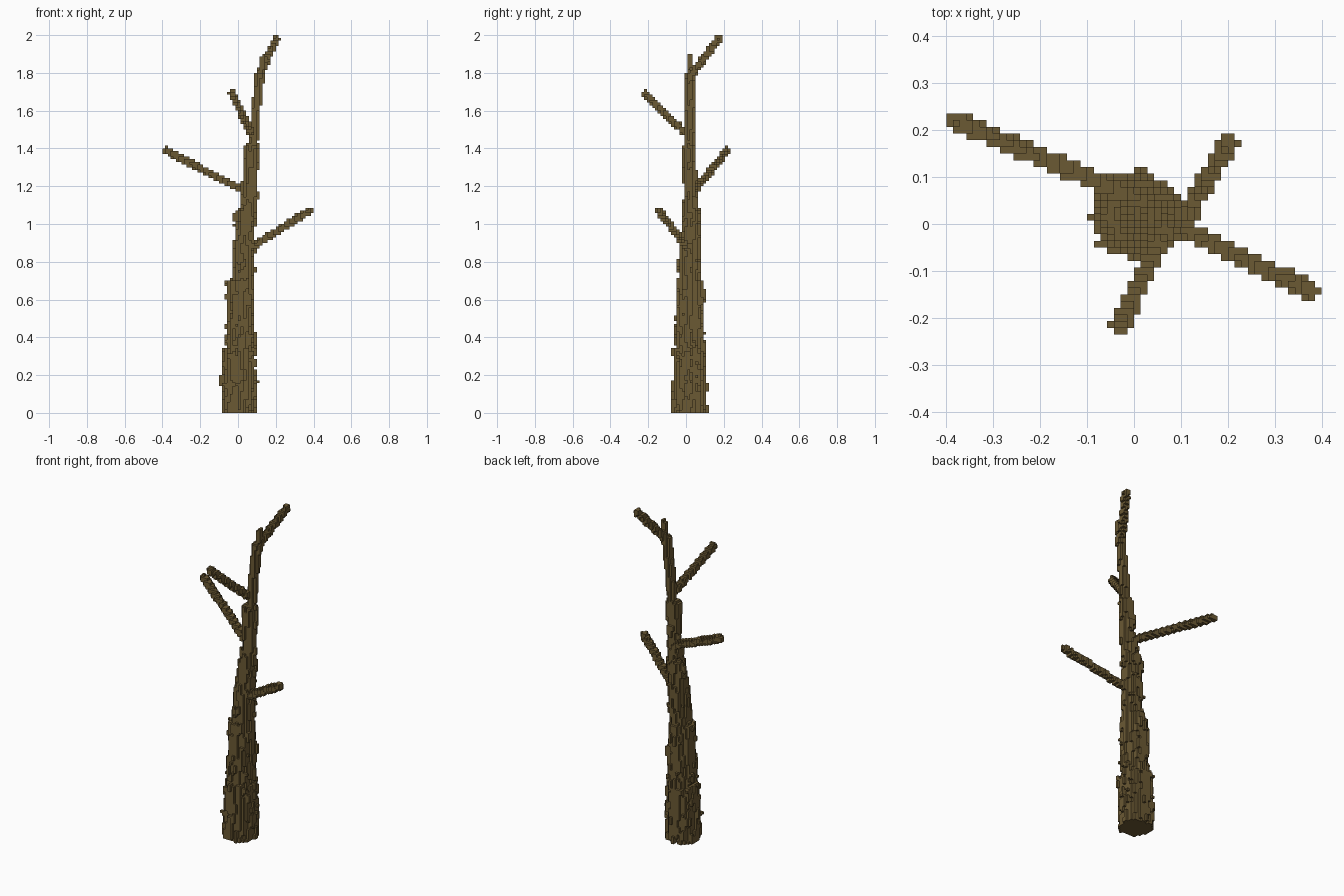
import bpy, bmesh, random
from math import floor, ceil
from mathutils import Vector, noise

if "Cube" in bpy.data.objects:
    bpy.data.objects.remove(bpy.data.objects["Cube"])

random.seed(4)
H = 2 / 140                      # voxel size
OFF = Vector((0, H / 2, 0))      # grid offset

bark = bpy.data.materials.new("bark brown")
bark.diffuse_color = (0.147, 0.100, 0.034, 1)
bark.use_nodes = True
bark.node_tree.nodes["Principled BSDF"].inputs["Base Color"].default_value = bark.diffuse_color


def centre(c):
    return Vector(((c[0] + .5) * H, (c[1] + .5) * H, (c[2] + .5) * H)) + OFF


# Trunk: z, axis x, axis y, radius
TRUNK = [(0, .005, .02, .090), (.33, .003, .02, .086), (.34, .012, .02, .074),
         (.69, .014, .02, .070), (.71, .022, .016, .057), (.86, .03, .02, .053),
         (1.07, .046, .028, .049), (1.09, .056, .022, .038),
         (1.41, .070, .016, .036), (1.43, .080, .02, .025),
         (1.60, .094, .02, .025), (1.80, .118, .02, .025)]


def trunk_at(z):
    for a, b in zip(TRUNK, TRUNK[1:]):
        if z <= b[0]:
            t = (z - a[0]) / (b[0] - a[0])
            return [a[i] + (b[i] - a[i]) * t for i in (1, 2, 3)]
    return TRUNK[-1][1:]


def trunk_cells():
    cells = set()
    for k in range(floor(1.80 / H)):
        cx, cy, r = trunk_at((k + .5) * H)
        rough = .012 if k * H < 1.42 else .003
        for i in range(-10, 14):
            for j in range(-10, 14):
                p = centre((i, j, k))
                d = ((p.x - cx) ** 2 + (p.y - cy) ** 2) ** .5
                n = noise.noise((p.x * 45, p.y * 45, p.z * 11))   # long bark ridges
                if d < r + rough * n * 1.5:
                    cells.add((i, j, k))
    # loose flakes of bark standing one voxel proud
    for c in sorted(cells):
        if c[2] * H < 1.42 and random.random() < .022:
            for dx, dy in ((1, 0), (0, 1), (-1, 0), (0, -1)):
                n = (c[0] + dx, c[1] + dy)
                if (n[0], n[1], c[2]) not in cells:
                    for k in range(random.randint(1, 4)):
                        if (c[0], c[1], c[2] + k) in cells:
                            cells.add((n[0], n[1], c[2] + k))
                    break
    return cells


# Branch: all voxels within a radius of a segment
def branch_cells(a, b, r):
    a, b = Vector(a), Vector(b)
    lo = [floor((min(a[i], b[i]) - r - H) / H) for i in range(3)]
    hi = [ceil((max(a[i], b[i]) + r + H) / H) for i in range(3)]
    d, cells = b - a, set()
    for i in range(lo[0], hi[0]):
        for j in range(lo[1], hi[1]):
            for k in range(lo[2], hi[2]):
                p = centre((i, j, k))
                t = max(0, min(1, (p - a).dot(d) / d.length_squared))
                if (p - a - d * t).length < r:
                    cells.add((i, j, k))
    return cells


# Mesh only the exposed voxel faces
def build(name, cells, solid):
    bm, verts = bmesh.new(), {}

    def vert(key):
        if key not in verts:
            verts[key] = bm.verts.new(Vector(key) * H + OFF)
        return verts[key]

    for c in sorted(cells):
        for ax in range(3):
            for s in (0, 1):
                n = list(c)
                n[ax] += 2 * s - 1
                if tuple(n) in solid:
                    continue
                u, v = (ax + 1) % 3, (ax + 2) % 3
                quad = []
                for du, dv in ((0, 0), (1, 0), (1, 1), (0, 1)):
                    q = list(c)
                    q[ax] += s
                    q[u] += du
                    q[v] += dv
                    quad.append(vert(tuple(q)))
                bm.faces.new(quad if s else quad[::-1])
    me = bpy.data.meshes.new(name)
    bm.to_mesh(me)
    bm.free()
    me.materials.append(bark)
    bpy.context.collection.objects.link(bpy.data.objects.new(name, me))


parts = {
    "trunk": trunk_cells(),
    "trunk_tip": branch_cells((.118, .02, 1.80), (.135, .02, 1.885), .015),
    "right_branch": branch_cells((.06, .01, .87), (.375, -.142, 1.068), .021),
    "left_branch": branch_cells((.04, .04, 1.17), (-.378, .218, 1.388), .021),
    "front_branch": branch_cells((.075, .01, 1.47), (-.03, -.217, 1.69), .021),
    "top_branch": branch_cells((.115, .03, 1.79), (.203, .174, 1.982), .021),
}
solid = set().union(*parts.values())
done = set()
for name, cells in parts.items():
    build(name, cells - done, solid)
    done |= cells
